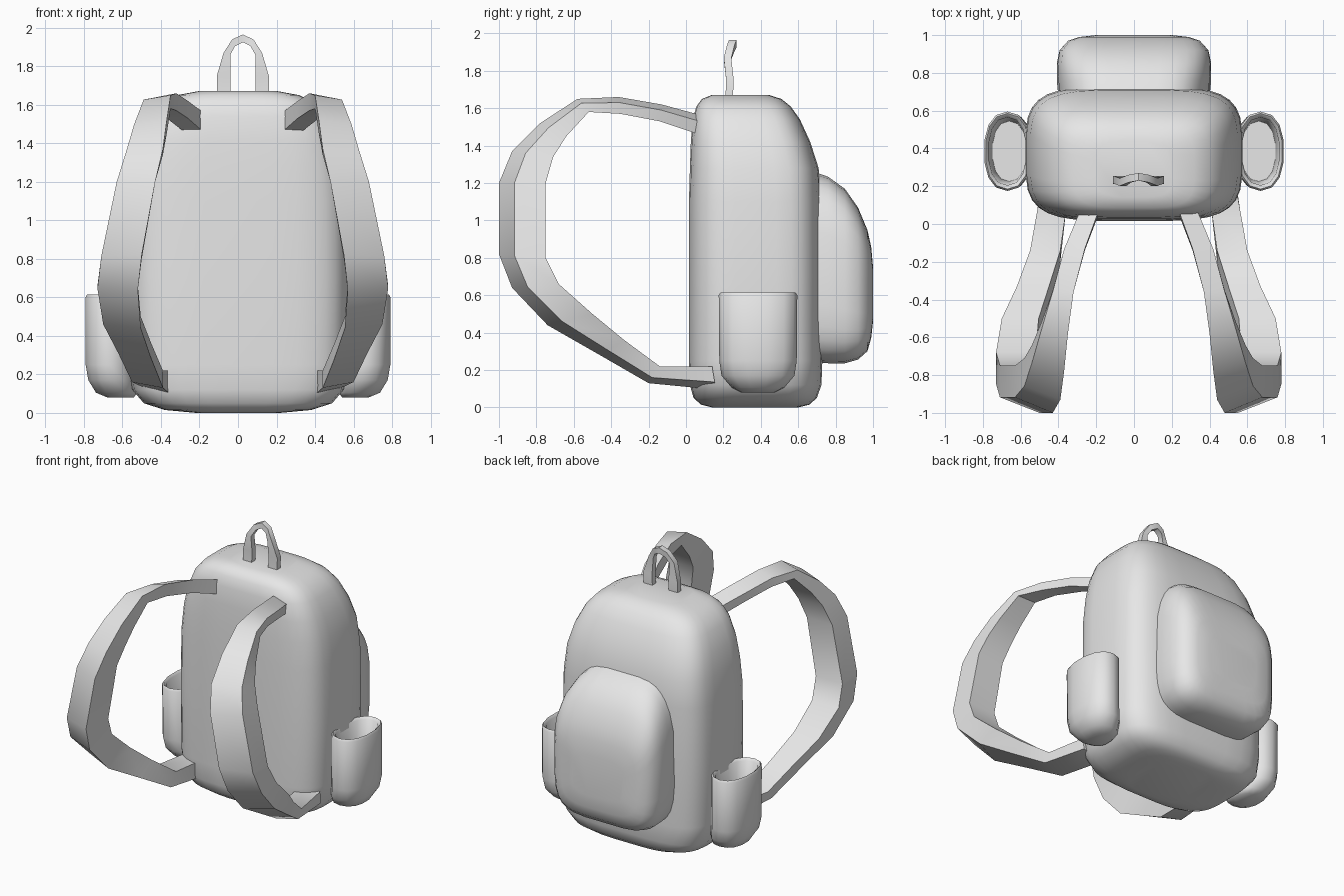
import bpy, bmesh, math
from mathutils import Vector

if "Cube" in bpy.data.objects:
    bpy.data.objects.remove(bpy.data.objects["Cube"], do_unlink=True)

grey = bpy.data.materials.new("light_grey")
grey.use_nodes = True
grey.diffuse_color = (0.8, 0.8, 0.8, 1)
grey.node_tree.nodes["Principled BSDF"].inputs["Base Color"].default_value = (0.8, 0.8, 0.8, 1)


def skin(name, rings, angle):
    """Join a row of equal-length rings into a closed, capped surface."""
    bm = bmesh.new()
    loops = [[bm.verts.new(p) for p in ring] for ring in rings]
    n = len(loops[0])
    for a, b in zip(loops, loops[1:]):
        for i in range(n):
            j = (i + 1) % n
            bm.faces.new((a[i], a[j], b[j], b[i]))
    bm.faces.new(loops[0])
    bm.faces.new(loops[-1])
    bmesh.ops.recalc_face_normals(bm, faces=bm.faces)
    mesh = bpy.data.meshes.new(name)
    bm.to_mesh(mesh)
    bm.free()
    mesh.materials.append(grey)
    obj = bpy.data.objects.new(name, mesh)
    bpy.context.collection.objects.link(obj)
    bpy.ops.object.select_all(action='DESELECT')
    obj.select_set(True)
    bpy.context.view_layer.objects.active = obj
    bpy.ops.object.shade_smooth_by_angle(angle=math.radians(angle))
    return obj


def oval(cu, cv, hu, hv, power, n):
    """Rounded rectangle (superellipse) as 2D points."""
    pts = []
    for i in range(n):
        a = 2 * math.pi * (i + 0.5) / n
        c, s = math.cos(a), math.sin(a)
        pts.append((cu + hu * math.copysign(abs(c) ** (2 / power), c),
                    cv + hv * math.copysign(abs(s) ** (2 / power), s)))
    return pts


# Main bag: z, front y, back y, half width
bag = [(0, .14, .60, .22), (.015, .08, .66, .38), (.05, .04, .70, .49),
       (.12, .02, .725, .55), (.25, .015, .73, .57), (.7, .015, .73, .575),
       (1.1, .015, .725, .57), (1.28, .02, .71, .55), (1.42, .025, .665, .515),
       (1.54, .035, .61, .46), (1.61, .055, .56, .40), (1.65, .085, .51, .32),
       (1.672, .14, .44, .20)]
skin("bag_body", [[(x, y, z) for x, y in oval(0, (y0 + y1) / 2, hx, (y1 - y0) / 2, 4, 32)]
                  for z, y0, y1, hx in bag], 50)

# Large back pocket: y, half width, bottom z, top z
pouch = [(.66, .40, .24, 1.27), (.76, .41, .235, 1.235), (.85, .41, .235, 1.17),
         (.92, .395, .255, 1.07), (.97, .35, .30, .95), (.99, .29, .37, .86),
         (1.0, .20, .46, .75)]
rings = []
for y, hx, z0, z1 in pouch:
    ring = []
    for x, z in oval(0, (z0 + z1) / 2, hx, (z1 - z0) / 2, 4.5, 28):
        taper = 1 - 0.18 * max(0, (z - 0.75) / 0.5) ** 2
        ring.append((x * taper, y, z))
    rings.append(ring)
skin("back_pocket", rings, 50)

# Open side pockets, outside up to the rim and then down inside:
# z, centre x, half depth, half width
cup = [(.08, .61, .07, .09), (.105, .63, .11, .14), (.17, .655, .125, .195),
       (.25, .668, .126, .207), (.60, .67, .125, .21), (.615, .67, .116, .20),
       (.60, .67, .10, .18), (.25, .66, .09, .16)]
for side, label in ((1, "left"), (-1, "right")):
    skin(label + "_side_pocket",
         [[(side * x, y, z) for x, y in oval(cx, .385, hx, hy, 2.3, 14)]
          for z, cx, hx, hy in cup], 50)

# Shoulder straps: inner x, lateral x, outer y, outer z, rear y, rear z
strap = [(.23, .33, .09, 1.56, .07, 1.46), (.31, .42, -.13, 1.62, -.14, 1.53),
         (.37, .48, -.36, 1.66, -.35, 1.57), (.40, .54, -.58, 1.65, -.52, 1.58),
         (.42, .59, -.78, 1.52, -.64, 1.45), (.44, .63, -.93, 1.37, -.71, 1.34),
         (.48, .68, -1.0, 1.20, -.75, 1.20), (.55, .76, -1.0, .82, -.75, .80),
         (.57, .78, -.93, .64, -.68, .66), (.555, .75, -.74, .44, -.50, .50),
         (.50, .67, -.46, .28, -.33, .36), (.44, .60, -.20, .13, -.14, .22),
         (.40, .55, .16, .095, .14, .22)]
MID = 0.025  # straps and handle share this centre line
for side, label in ((1, "left"), (-1, "right")):
    rings = []
    for xi, xl, yo, zo, yr, zr in strap:
        outer, rear = Vector((0, yo, zo)), Vector((0, yr, zr))
        lateral = outer.lerp(rear, 0.33)
        ring = [(xi, outer), (xl, lateral), (xl, rear), (xi, rear)]
        rings.append([(MID + side * (x - MID), p.y, p.z) for x, p in ring])
    skin(label + "_shoulder_strap", rings, 45)

# Carry handle, one half mirrored: outer x, outer z, inner x, inner z, y
half = [(.135, 1.64, .065, 1.64, .23), (.135, 1.75, .065, 1.75, .235),
        (.10, 1.87, .065, 1.86, .222), (.055, 1.94, .04, 1.905, .24)]
arch = half + [(0, 1.965, 0, 1.925, .25)] + [(-a, b, -c, d, e) for a, b, c, d, e in half[::-1]]
skin("carry_handle", [[(MID + xo, y - .02, zo), (MID + xo, y + .02, zo),
                       (MID + xi, y + .02, zi), (MID + xi, y - .02, zi)]
                      for xo, zo, xi, zi, y in arch], 45)
